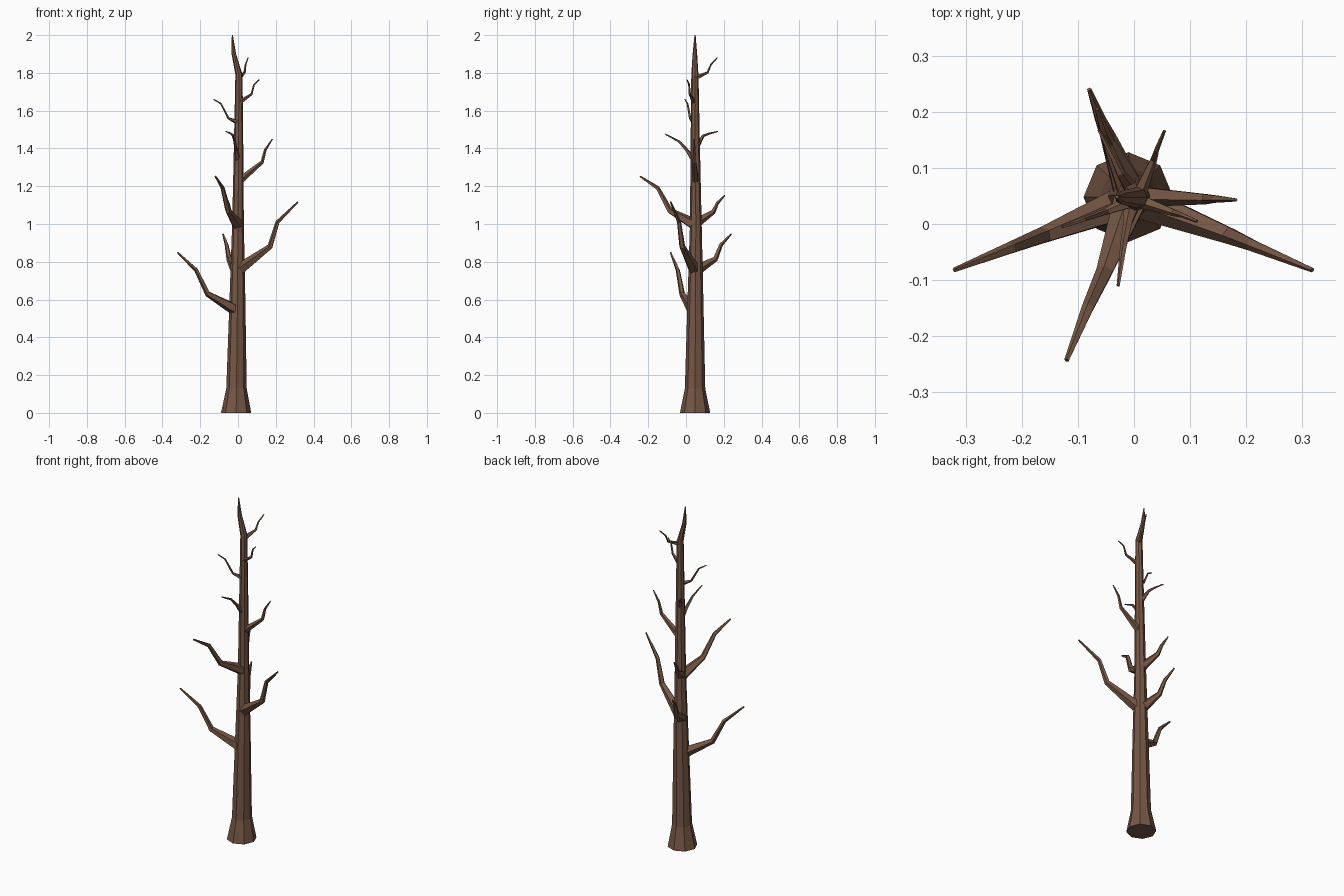
import bpy, bmesh, math
from mathutils import Vector

bark = bpy.data.materials.new("brown_bark")
bark.diffuse_color = (0.18, 0.095, 0.06, 1)


def tube(name, stations, sides, upright=False):
    """Tapered flat-faced limb through stations (x, y, z, radius)."""
    bm = bmesh.new()
    pts = [Vector(s[:3]) for s in stations]
    rings = []
    for i, (p, s) in enumerate(zip(pts, stations)):
        if upright:
            u, v = Vector((1, 0, 0)), Vector((0, 1, 0))
        else:
            t = (pts[min(i + 1, len(pts) - 1)] - pts[max(i - 1, 0)]).normalized()
            u = t.cross(Vector((0, 0, 1))).normalized()
            v = u.cross(t)
        angles = [2 * math.pi * k / sides for k in range(sides)]
        rings.append([bm.verts.new(p + s[3] * (u * math.cos(a) + v * math.sin(a)))
                      for a in angles])
    for a, b in zip(rings, rings[1:]):
        for k in range(sides):
            j = (k + 1) % sides
            bm.faces.new((a[k], a[j], b[j], b[k]))
    bm.faces.new(rings[0][::-1])
    bm.faces.new(rings[-1])
    bmesh.ops.recalc_face_normals(bm, faces=bm.faces)
    mesh = bpy.data.meshes.new(name)
    bm.to_mesh(mesh)
    bm.free()
    mesh.materials.append(bark)
    bpy.context.collection.objects.link(bpy.data.objects.new(name, mesh))


# Trunk: flared foot, long taper, crooked tip
tube("trunk", [(-.01, .048, 0, .08), (-.008, .048, .13, .054), (-.003, .05, .6, .042),
               (0, .052, 1.0, .031), (.003, .049, 1.4, .025), (.005, .047, 1.79, .019),
               (-.022, .047, 1.9, .012), (-.03, .048, 2.0, .003)], 8, upright=True)

# Branches: four path points each (root to tip) and root radius
branches = {
    "low_left": (.032, (-.02, .035, .55), (-.16, -.02, .63), (-.22, -.043, .755), (-.32, -.082, .85)),
    "low_right": (.032, (.015, .04, .765), (.17, -.02, .88), (.21, -.037, 1.01), (.318, -.082, 1.117)),
    "low_back": (.03, (-.012, .06, .76), (-.047, .155, .815), (-.06, .185, .89), (-.08, .24, .948)),
    "mid_front": (.032, (-.005, .04, 1.0), (-.052, -.085, 1.07), (-.082, -.15, 1.19), (-.12, -.243, 1.252)),
    "mid_back": (.026, (-.008, .06, 1.01), (-.045, .145, 1.065), (-.053, .165, 1.11), (-.066, .205, 1.152)),
    "mid_right": (.02, (.01, .05, 1.23), (.128, .045, 1.328), (.145, .045, 1.393), (.182, .043, 1.45)),
    "high_front": (.018, (0, .045, 1.335), (-.01, .005, 1.39), (-.018, -.037, 1.437), (-.028, -.11, 1.476)),
    "high_back": (.016, (0, .055, 1.41), (-.025, .092, 1.468), (-.038, .12, 1.478), (-.063, .168, 1.49)),
    "high_left": (.013, (-.005, .04, 1.54), (-.05, .022, 1.56), (-.09, .008, 1.637), (-.128, -.005, 1.66)),
    "upper_right": (.013, (.01, .042, 1.645), (.072, .02, 1.687), (.085, .016, 1.738), (.112, .005, 1.764)),
    "top_back": (.013, (.01, .055, 1.775), (.035, .115, 1.802), (.04, .132, 1.843), (.054, .166, 1.88)),
}
for name, (r, *path) in branches.items():
    radii = (r, r * .5, r * .36, max(r * .14, .003))
    tube(name + "_branch", [(*p, q) for p, q in zip(path, radii)], 5)
